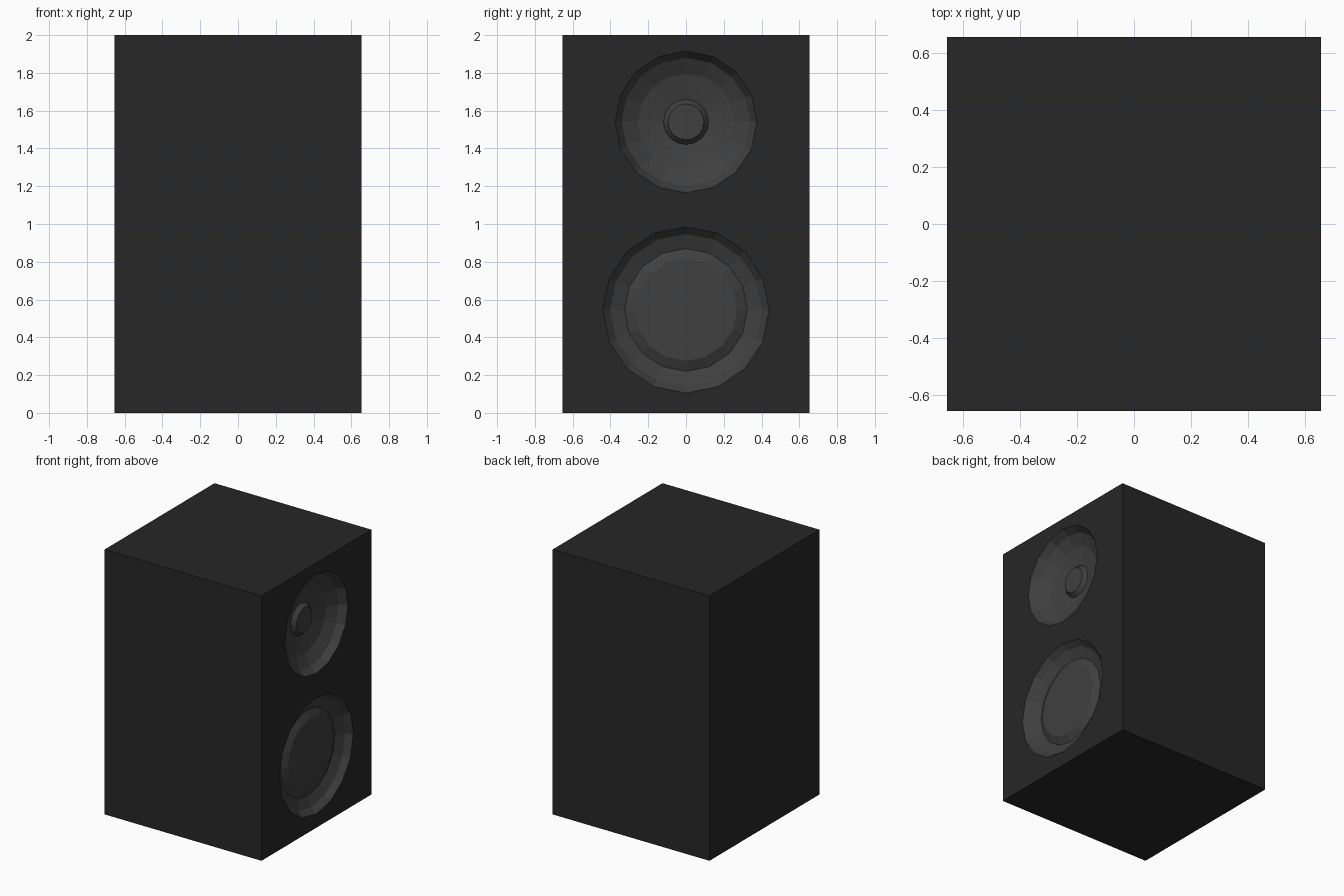
import bpy
import bmesh
from math import sin, cos, pi

if "Cube" in bpy.data.objects:
    bpy.data.objects.remove(bpy.data.objects["Cube"])

HALF, HEIGHT, SIDES = 0.655, 2.0, 16

# (radius, depth behind the baffle) from rim to cap
TWEETER_Z, TWEETER = 1.54, [(0.375, 0), (0.34, 0.053), (0.255, 0.1), (0.12, 0.13), (0.095, 0.1)]
WOOFER_Z, WOOFER = 0.545, [(0.44, 0), (0.402, 0.042), (0.325, 0.075), (0.27, 0.048)]


def material(name, grey):
    mat = bpy.data.materials.new(name)
    mat.diffuse_color = (grey, grey, grey, 1)
    mat.use_nodes = True
    mat.node_tree.nodes["Principled BSDF"].inputs["Base Color"].default_value = mat.diffuse_color
    return mat


def finish(name, bm, mat):
    mesh = bpy.data.meshes.new(name)
    bm.to_mesh(mesh)
    bm.free()
    mesh.materials.append(mat)
    obj = bpy.data.objects.new(name, mesh)
    bpy.context.collection.objects.link(obj)
    return obj


def ring(bm, z, radius, depth):
    return [bm.verts.new((HALF - depth, radius * cos(2 * pi * i / SIDES),
                          z + radius * sin(2 * pi * i / SIDES))) for i in range(SIDES)]


def driver(name, z, profile, mat):
    bm = bmesh.new()
    rings = [ring(bm, z, r, d) for r, d in profile]
    for a, b in zip(rings, rings[1:]):
        for i in range(SIDES):
            j = (i + 1) % SIDES
            bm.faces.new((a[i], a[j], b[j], b[i]))
    bm.faces.new(rings[-1])
    return finish(name, bm, mat)


black = material("cabinet_black", 0.02)
grey = material("cone_grey", 0.05)

# Cabinet: a box whose +x baffle has two round openings
bm = bmesh.new()
bmesh.ops.create_cube(bm, size=1)
for v in bm.verts:
    v.co = (v.co.x * 2 * HALF, v.co.y * 2 * HALF, (v.co.z + 0.5) * HEIGHT)
bm.normal_update()
baffle = next(f for f in bm.faces if f.normal.x > 0.9)
edges = list(baffle.edges)
bmesh.ops.delete(bm, geom=[baffle], context='FACES_ONLY')
for z, profile in ((TWEETER_Z, TWEETER), (WOOFER_Z, WOOFER)):
    loop = ring(bm, z, *profile[0])
    edges += [bm.edges.new((loop[i - 1], loop[i])) for i in range(SIDES)]
bmesh.ops.triangle_fill(bm, edges=edges, use_beauty=True, normal=(1, 0, 0))
bmesh.ops.recalc_face_normals(bm, faces=bm.faces)
finish("cabinet", bm, black)

# Recessed drivers with raised centre caps
driver("tweeter_cone", TWEETER_Z, TWEETER, grey)
driver("woofer_cone", WOOFER_Z, WOOFER, grey)
